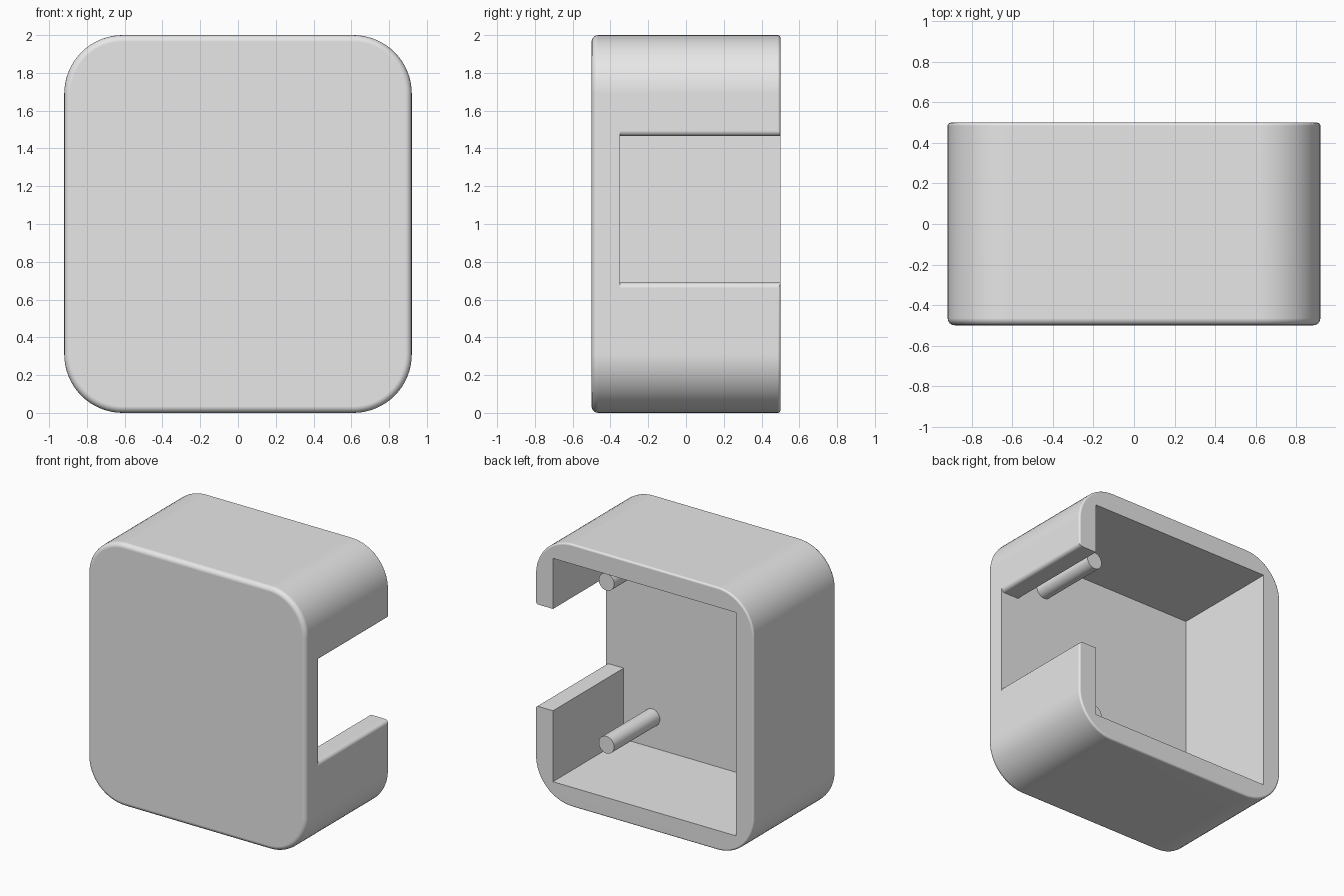
import bpy, bmesh, math
from mathutils import Vector

cube = bpy.data.objects.get("Cube")
if cube:
    bpy.data.objects.remove(cube, do_unlink=True)

HALF_W, HALF_D, HEIGHT = 0.92, 0.5, 2.0
WALL = 0.15
FLOOR_Y = -HALF_D + WALL
SLOT_LOW, SLOT_HIGH, LIP = 0.69, 1.465, 0.03

grey = bpy.data.materials.new("plain grey")
grey.use_nodes = True
grey.diffuse_color = (0.8, 0.8, 0.8, 1)
grey.node_tree.nodes["Principled BSDF"].inputs["Base Color"].default_value = (0.8, 0.8, 0.8, 1)


def make_object(name, bm):
    bmesh.ops.recalc_face_normals(bm, faces=bm.faces)
    mesh = bpy.data.meshes.new(name)
    bm.to_mesh(mesh)
    bm.free()
    mesh.materials.append(grey)
    obj = bpy.data.objects.new(name, mesh)
    bpy.context.collection.objects.link(obj)
    return obj


def activate(obj):
    bpy.ops.object.select_all(action="DESELECT")
    obj.select_set(True)
    bpy.context.view_layer.objects.active = obj


def extrude_profile(name, points, y0, y1):
    """Prism along y from (x, z) points."""
    bm = bmesh.new()
    face = bm.faces.new([bm.verts.new((x, y0, z)) for x, z in points])
    grown = bmesh.ops.extrude_face_region(bm, geom=[face])["geom"]
    verts = [g for g in grown if isinstance(g, bmesh.types.BMVert)]
    bmesh.ops.translate(bm, verts=verts, vec=(0, y1 - y0, 0))
    return make_object(name, bm)


def arc(cx, cz, r, start, end, steps):
    angles = [math.radians(start + (end - start) * i / steps) for i in range(steps + 1)]
    return [(cx + r * math.cos(a), cz + r * math.sin(a)) for a in angles]


# Rounded outer shell, with a soft front edge and a finer back edge
R = 0.31
outline = []
for cx, cz, start in ((HALF_W - R, R, -90), (HALF_W - R, HEIGHT - R, 0),
                      (R - HALF_W, HEIGHT - R, 90), (R - HALF_W, R, 180)):
    outline += arc(cx, cz, R, start, start + 90, 16)
shell = extrude_profile("housing_shell", outline, -HALF_D, HALF_D)
bm = bmesh.new()
bm.from_mesh(shell.data)
for y, radius in ((-HALF_D, 0.035), (HALF_D, 0.015)):
    rim = [e for e in bm.edges if all(abs(v.co.y - y) < 1e-4 for v in e.verts)]
    bmesh.ops.bevel(bm, geom=rim, offset=radius, segments=4, profile=0.5, affect="EDGES")
bm.to_mesh(shell.data)
bm.free()

# Cavity and side slot cut together; the slot has rounded outer lips
inner = HALF_W - WALL
lip_x = HALF_W - LIP
lower_lip = arc(lip_x, SLOT_LOW - LIP, LIP, 90, 0, 5)
upper_lip = arc(lip_x, SLOT_HIGH + LIP, LIP, 0, -90, 5)
cut = [(-inner, WALL), (inner, WALL), (inner, SLOT_LOW)] + lower_lip
cut += [(1.1, SLOT_LOW - LIP), (1.1, SLOT_HIGH + LIP)] + upper_lip
cut += [(inner, SLOT_HIGH), (inner, HEIGHT - WALL), (-inner, HEIGHT - WALL)]
cutter = extrude_profile("cavity_cutter", cut, FLOOR_Y, HALF_D + 0.2)
cutter.hide_render = True
activate(shell)
mod = shell.modifiers.new("cavity", "BOOLEAN")
mod.operation = "DIFFERENCE"
mod.solver = "EXACT"
mod.object = cutter
bpy.ops.object.modifier_apply(modifier=mod.name)
bpy.data.objects.remove(cutter, do_unlink=True)
bpy.ops.object.shade_smooth_by_angle(angle=math.radians(35))
weighted = shell.modifiers.new("flat_panels", "WEIGHTED_NORMAL")
weighted.keep_sharp = True

# Two round pegs standing on the inside of the front wall
for name, z in (("lower_peg", 0.38), ("upper_peg", HEIGHT - 0.38)):
    peg = extrude_profile(name, arc(0.53, z, 0.065, 0, 348.75, 31), FLOOR_Y - 0.02, 0.2)
    activate(peg)
    bpy.ops.object.shade_smooth_by_angle(angle=math.radians(35))
